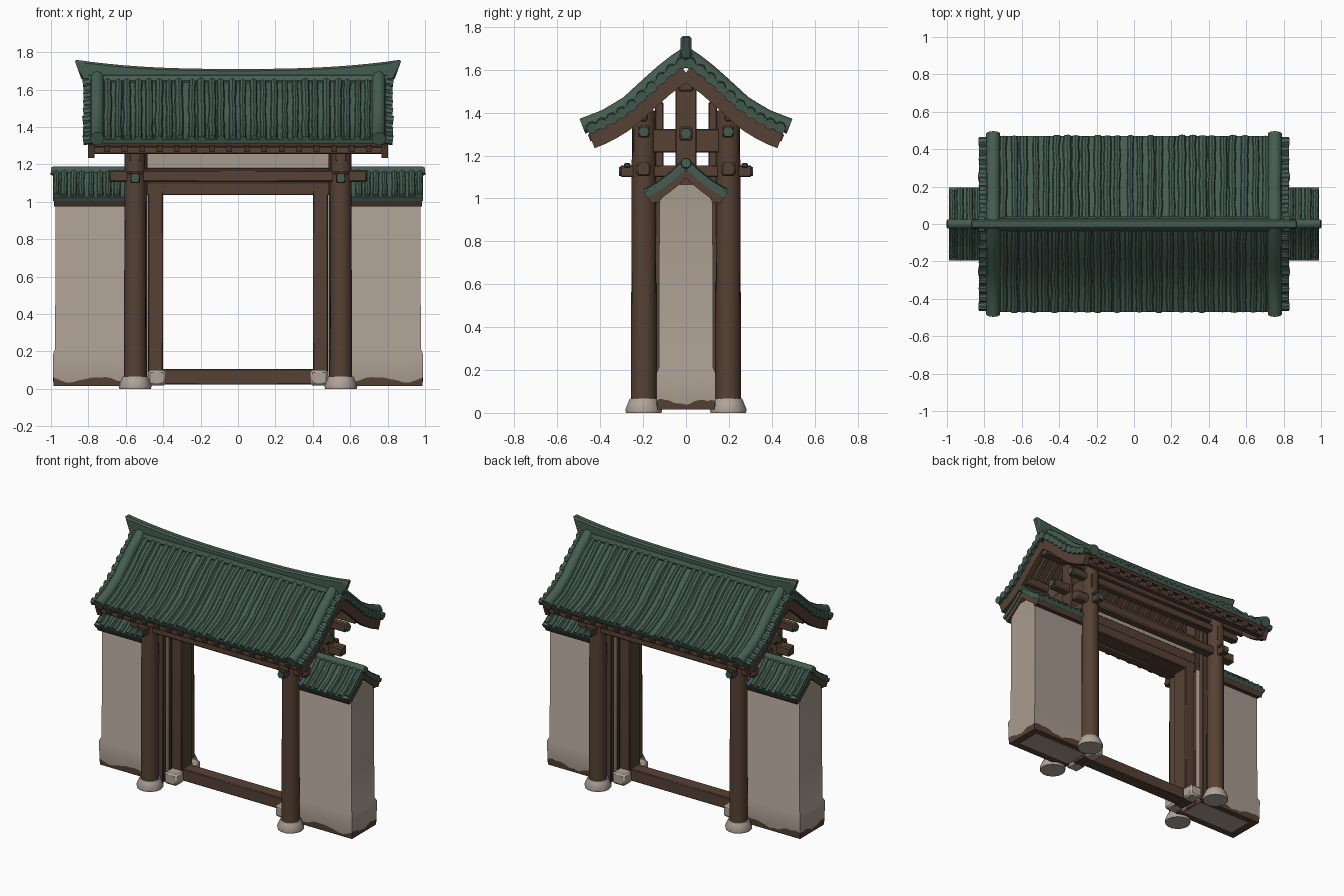
import bpy, bmesh, math, random
from mathutils import Vector

random.seed(4)
if "Cube" in bpy.data.objects:
    bpy.data.objects.remove(bpy.data.objects["Cube"])

X, Y = Vector((1, 0, 0)), Vector((0, 1, 0))


def material(name, r, g, b):
    m = bpy.data.materials.new(name)
    m.use_nodes = True
    m.diffuse_color = (r, g, b, 1)
    m.node_tree.nodes["Principled BSDF"].inputs["Base Color"].default_value = (r, g, b, 1)
    return m


GREEN = material("green tile", 0.058, 0.108, 0.084)
WOOD = material("brown timber", 0.092, 0.053, 0.034)
PLASTER = material("warm plaster", 0.39, 0.33, 0.275)
STONE = material("pale stone", 0.43, 0.37, 0.32)


def rect(w, h):
    return [(-w / 2, -h / 2), (w / 2, -h / 2), (w / 2, h / 2), (-w / 2, h / 2)]


def ngon(r, n=10):
    return [(r * math.cos(math.tau * i / n), r * math.sin(math.tau * i / n)) for i in range(n)]


class Part:
    """Collects swept shapes into one object."""

    def __init__(self, name, *mats):
        self.name, self.mats, self.bm = name, mats, bmesh.new()

    def loft(self, rings, mats=None, caps=(0, 0)):
        rows = [[self.bm.verts.new(p) for p in ring] for ring in rings]
        n = len(rows[0])
        for k, (a, b) in enumerate(zip(rows, rows[1:])):
            for i in range(n):
                j = (i + 1) % n
                f = self.bm.faces.new((a[i], a[j], b[j], b[i]))
                f.material_index = mats[k] if mats else 0
        for row, m in zip((rows[0], rows[-1]), caps):
            self.bm.faces.new(row).material_index = m

    def sweep(self, path, section, side=X, scales=None):
        pts, rings = [Vector(p) for p in path], []
        for i, p in enumerate(pts):
            t = (pts[min(i + 1, len(pts) - 1)] - pts[max(i - 1, 0)]).normalized()
            n = t.cross(side).normalized()
            s = scales[i] if scales else 1
            rings.append([p + s * (side * a + n * b) for a, b in section])
        self.loft(rings)

    def box(self, x0, x1, y0, y1, z0, z1):
        y, z = (y0 + y1) / 2, (z0 + z1) / 2
        self.sweep([(x0, y, z), (x1, y, z)], rect(y1 - y0, z1 - z0), Y)

    def done(self, mirror="", bevel=0, angle=40):
        bmesh.ops.recalc_face_normals(self.bm, faces=self.bm.faces)
        me = bpy.data.meshes.new(self.name)
        self.bm.to_mesh(me)
        self.bm.free()
        ob = bpy.data.objects.new(self.name, me)
        bpy.context.collection.objects.link(ob)
        for m in self.mats:
            me.materials.append(m)
        bpy.ops.object.select_all(action="DESELECT")
        ob.select_set(True)
        bpy.context.view_layer.objects.active = ob
        bpy.ops.object.shade_smooth_by_angle(angle=math.radians(angle))
        if bevel:
            mod = ob.modifiers.new("soft edges", "BEVEL")
            mod.width = bevel
        if mirror:
            mod = ob.modifiers.new("mirror", "MIRROR")
            mod.use_axis = ("x" in mirror, "y" in mirror, False)
            mod.use_mirror_merge = False
        return ob


# Roof slopes as (y, z) from ridge to eave
MAIN = [(0, 1.655), (0.08, 1.60), (0.17, 1.52), (0.27, 1.428), (0.37, 1.367), (0.485, 1.322)]
SMALL = [(0, 1.165), (0.06, 1.108), (0.12, 1.062), (0.19, 1.022)]


def height(prof, y):
    for (a, za), (b, zb) in zip(prof, prof[1:]):
        if y <= b:
            return za + (zb - za) * (y - a) / (b - a)
    return prof[-1][1]


def slope(prof, x, dz=0, y0=0, y1=0.465, n=9, wobble=0):
    ys = [y0 + (y1 - y0) * i / n for i in range(n + 1)]
    return [(x + random.uniform(-wobble, wobble), y, height(prof, y) + dz) for y in ys]


# Main roof: tile bed and rows of round tiles
p = Part("main_roof_bed", GREEN)
p.sweep(slope(MAIN, 0, -0.008), rect(1.5, 0.024))
p.done("y")
for side in (1, -1):
    p = Part("main_roof_tiles_" + ("back" if side > 0 else "front"), GREEN)
    rows = 26
    for i in range(rows):
        x = -0.70 + 1.4 * i / (rows - 1) + random.uniform(-0.008, 0.008)
        end = 0.465 + random.uniform(-0.004, 0.006)
        path = slope(MAIN, x, 0.004, 0, end, 9, 0.003)
        path = [(a, side * b, c) for a, b, c in path]
        p.sweep(path, ngon(random.uniform(0.016, 0.023), 8),
                scales=[random.uniform(0.9, 1.08) for _ in path])
    p.done()

# Verge rolls, edge flaps and short cross tiles at the gable ends
p = Part("verge_rolls", GREEN)
p.sweep(slope(MAIN, 0.753, 0.014, 0, 0.483), ngon(0.037, 12))
p.sweep(slope(MAIN, 0.80, -0.012, 0, 0.45), rect(0.05, 0.03))
for i in range(10):
    y = 0.02 + i * 0.0465
    z = height(MAIN, y) - 0.012
    p.sweep([(0.74, y, z + 0.012), (0.828 + random.uniform(-0.008, 0.004), y, z)], ngon(0.026, 8), Y)
p.done("xy")

# Ridge sweeping up to pointed ends
xs = [-0.875 + 1.75 * i / 20 for i in range(21)]
top = [(x, 1.71 + 0.05 * abs(x / 0.875) ** 2.6) for x in xs]
low = [(x * 0.955, 1.63 + 0.02 * abs(x / 0.875) ** 3) for x in xs]
p = Part("main_ridge", GREEN)
p.loft([[(x, y, z) for x, z in top + low[::-1]] for y in (-0.025, 0.025)])
p.done(bevel=0.01)
p = Part("ridge_base", GREEN)
p.sweep([(-0.8, 0, 1.648), (0.8, 0, 1.648)], ngon(0.04, 8), Y)
p.done()

# Timber under the main roof
p = Part("roof_deck", WOOD)
p.sweep(slope(MAIN, 0, -0.03, 0, 0.45), rect(1.54, 0.02))
p.done("y")
p = Part("rafters", WOOD)
for i in range(16):
    p.sweep(slope(MAIN, -0.70 + 1.4 * i / 15, -0.053, 0.02, 0.452), rect(0.03, 0.034))
p.done("y")
p = Part("bargeboards", WOOD)
p.sweep(slope(MAIN, 0.785, -0.07, 0, 0.44), rect(0.035, 0.075))
p.done("xy")
p = Part("purlins", WOOD)
p.box(-0.79, 0.79, 0.385, 0.43, 1.255, 1.295)
p.box(-0.72, 0.72, 0.17, 0.222, 1.285, 1.34)
p.box(-0.79, 0.79, 0.18, 0.215, 1.36, 1.42)
p.done("y", 0.006)
p = Part("ridge_purlins", WOOD)
p.box(-0.79, 0.79, -0.035, 0.035, 1.50, 1.57)
p.box(-0.72, 0.72, -0.03, 0.03, 1.27, 1.335)
p.done(bevel=0.006)

# Round columns on stone feet
p = Part("columns", WOOD)
p.sweep([(0.55, 0.197, 0.04), (0.55, 0.197, 0.7), (0.55, 0.197, 1.41)], ngon(0.058, 16),
        scales=[1.03, 1, 0.95])
p.done("xy")
p = Part("column_feet", STONE)
p.sweep([(0.55, 0.197, z) for z in (0, 0.015, 0.05, 0.066)], ngon(0.088, 14),
        scales=[0.96, 1, 0.84, 0.76])
p.done("xy")

# Gable frames: centre posts, inner posts and cross beams
p = Part("gable_frame", WOOD)
p.box(0.50, 0.59, -0.05, 0.05, 0.02, 1.56)
p.box(0.52, 0.58, -0.25, 0.25, 1.215, 1.325)
p.box(0.525, 0.575, -0.305, 0.305, 1.10, 1.155)
for s in (1, -1):
    p.box(0.485, 0.53, s * 0.125 - 0.02, s * 0.125 + 0.02, 0.02, 1.45)
    p.box(0.51, 0.59, s * 0.275 - 0.015, s * 0.275 + 0.015, 1.145, 1.165)
p.done("x", 0.005)

# Long tie beams and door frame
p = Part("tie_beams", WOOD)
p.box(-0.69, 0.69, 0.165, 0.23, 1.105, 1.17)
p.done("y", 0.008)
p = Part("door_frame", WOOD)
p.box(-0.49, 0.49, -0.06, 0.06, 1.035, 1.105)
p.box(-0.52, 0.52, -0.045, 0.045, 1.105, 1.18)
p.box(-0.41, 0.41, -0.045, 0.045, 0.022, 0.105)
for s in (1, -1):
    p.box(s * 0.44 - 0.04, s * 0.44 + 0.04, -0.06, 0.06, 0.02, 1.06)
p.done(bevel=0.005)
p = Part("door_stones", STONE)
p.box(0.385, 0.482, 0.045, 0.14, 0.018, 0.10)
p.done("xy", 0.012)
p = Part("transom_panel", PLASTER)
p.box(-0.5, 0.5, -0.02, 0.02, 1.175, 1.29)
p.done()

# Green caps on beam ends
p = Part("beam_caps", GREEN)
for y, z in ((0.197, 1.312), (0, 1.303)):
    p.sweep([(0.715, y, z), (0.729, y, z)], ngon(0.026, 6), Y)
p.sweep([(0.55, 0.30, 1.125), (0.55, 0.312, 1.125)], ngon(0.024, 6))
p.done("xy")


# Side walls with a thicker foot and a ragged bare lower edge
def wall_ring(x1, hy, z, ragged=0):
    x0, n = 0.505, 14
    corners = [(x0, -hy), (x1, -hy), (x1, hy), (x0, hy)]
    ring = []
    for (ax, ay), (bx, by) in zip(corners, corners[1:] + corners[:1]):
        for i in range(n):
            t = i / n
            wave = ragged * (math.sin(t * 9 + ax * 7) + 0.5 * random.uniform(-1, 1))
            ring.append((ax + (bx - ax) * t, ay + (by - ay) * t, z + wave))
    return ring


p = Part("side_walls", PLASTER, WOOD)
p.loft([wall_ring(0.93, 0.085, 0.018), wall_ring(0.985, 0.134, 0.015), wall_ring(0.988, 0.137, 0.05, 0.013),
        wall_ring(0.99, 0.138, 0.185), wall_ring(0.978, 0.127, 0.21),
        wall_ring(0.975, 0.124, 0.98), wall_ring(0.975, 0.10, 1.035), wall_ring(0.975, 0.05, 1.065)],
       mats=[1, 1, 0, 0, 0, 0, 0])
p.done("x", angle=30)

# Small wall roofs
p = Part("wall_roof_timber", WOOD)
p.sweep(slope(SMALL, 0.772, -0.038, 0, 0.172, 6), rect(0.424, 0.045))
p.box(0.56, 0.98, 0.118, 0.15, 0.982, 1.012)
p.done("xy")
p = Part("wall_roof_tiles", GREEN)
p.sweep(slope(SMALL, 0.775, -0.008, 0, 0.188, 6), rect(0.43, 0.026))
for i in range(9):
    x = 0.595 + i * 0.0475 + random.uniform(-0.005, 0.005)
    p.sweep(slope(SMALL, x, 0.004, 0, 0.187 if i < 8 else 0.175, 6, 0.002),
            ngon(random.uniform(0.014, 0.02), 8))
p.done("xy")
p = Part("wall_ridge", GREEN)
p.sweep([(0.57, 0, 1.163), (0.985, 0, 1.163), (1.0, 0, 1.165)], ngon(0.026, 10), Y, [1, 1, 0.85])
p.done("x")
